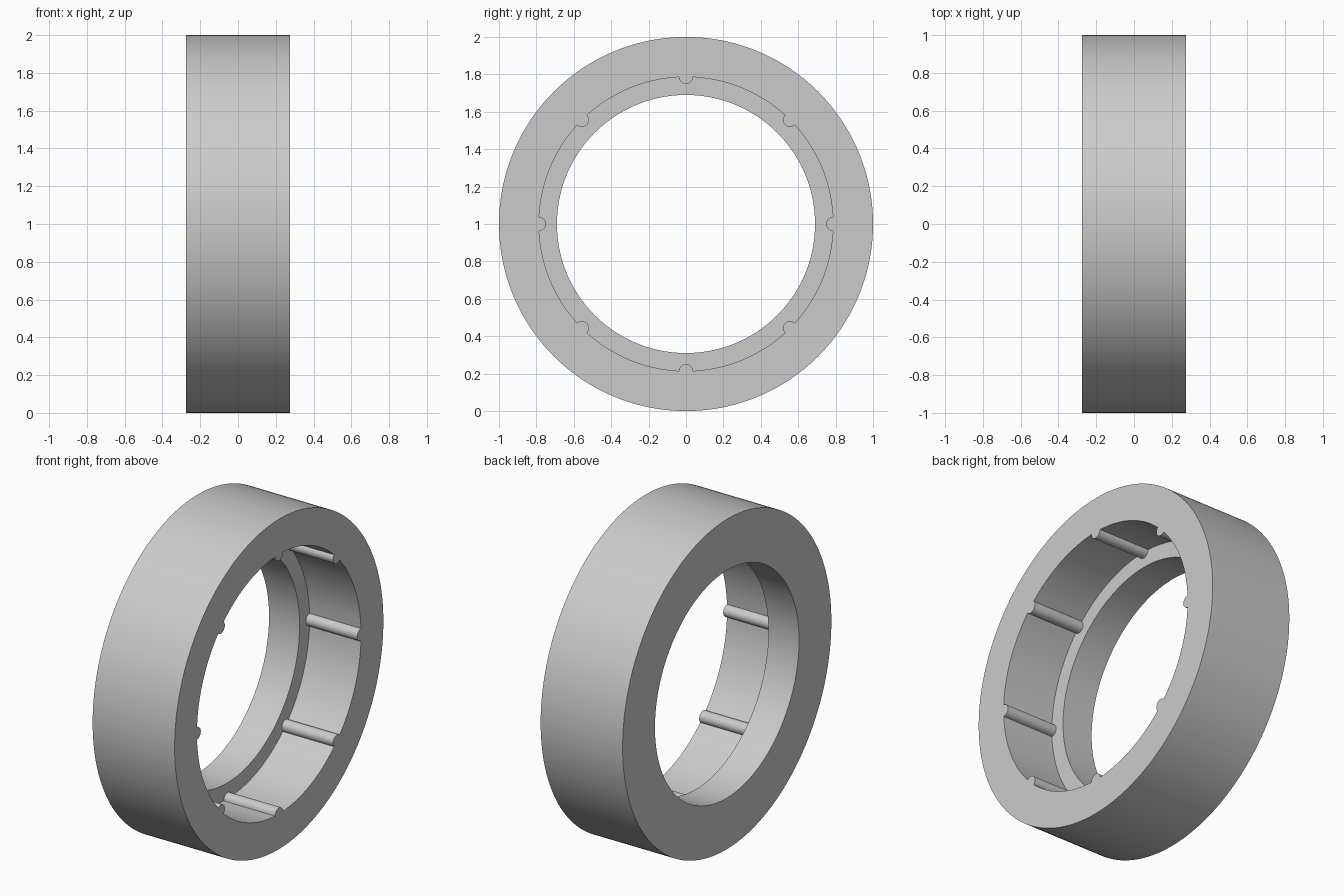
import bpy
import bmesh
from math import sin, cos, pi, atan2, hypot, radians

HALF_WIDTH, LEDGE_X = 0.275, -0.07
OUTER, RECESS, BORE = 1.0, 0.786, 0.69
RIB_RADIUS, RIB_COUNT = 0.037, 8
RIB_STEPS, ARC_STEPS = 12, 24

cube = bpy.data.objects.get("Cube")
if cube:
    bpy.data.objects.remove(cube, do_unlink=True)

grey = bpy.data.materials.new("plain grey")
grey.use_nodes = True
colour = (0.6, 0.6, 0.6, 1)
grey.diffuse_color = colour
grey.node_tree.nodes["Principled BSDF"].inputs["Base Color"].default_value = colour


def recess_outline():
    """Polar outline of the recess wall: half-round ribs joined by arcs."""
    points = []
    pitch = 2 * pi / RIB_COUNT
    half_rib = atan2(RIB_RADIUS, RECESS)
    for rib in range(RIB_COUNT):
        middle = rib * pitch
        for i in range(RIB_STEPS + 1):
            t = pi * i / RIB_STEPS
            across = -RIB_RADIUS * cos(t)
            inward = RECESS - RIB_RADIUS * sin(t)
            points.append((middle + atan2(across, inward), hypot(across, inward)))
        for i in range(1, ARC_STEPS):
            angle = middle + half_rib + (pitch - 2 * half_rib) * i / ARC_STEPS
            points.append((angle, RECESS))
    return points


outline = recess_outline()
bm = bmesh.new()


def loop(x, radius=None):
    """Ring of vertices about the x axis; no radius means the ribbed outline."""
    return [bm.verts.new((x, (radius or r) * sin(a), 1 + (radius or r) * cos(a)))
            for a, r in outline]


# Closed section: outer wall, open face, ribbed recess, ledge, bore, plain face
loops = [loop(-HALF_WIDTH, OUTER), loop(HALF_WIDTH, OUTER),
         loop(HALF_WIDTH), loop(LEDGE_X),
         loop(LEDGE_X, BORE), loop(-HALF_WIDTH, BORE)]
count = len(outline)
for k, a in enumerate(loops):
    b = loops[(k + 1) % len(loops)]
    for i in range(count):
        j = (i + 1) % count
        bm.faces.new((a[i], a[j], b[j], b[i]))
bmesh.ops.recalc_face_normals(bm, faces=bm.faces)

mesh = bpy.data.meshes.new("ribbed_ring")
bm.to_mesh(mesh)
bm.free()
mesh.materials.append(grey)
ring = bpy.data.objects.new("ribbed_ring", mesh)
bpy.context.collection.objects.link(ring)

# Smooth round walls, crisp rims
bpy.ops.object.select_all(action="DESELECT")
ring.select_set(True)
bpy.context.view_layer.objects.active = ring
bpy.ops.object.shade_smooth_by_angle(angle=radians(35))
